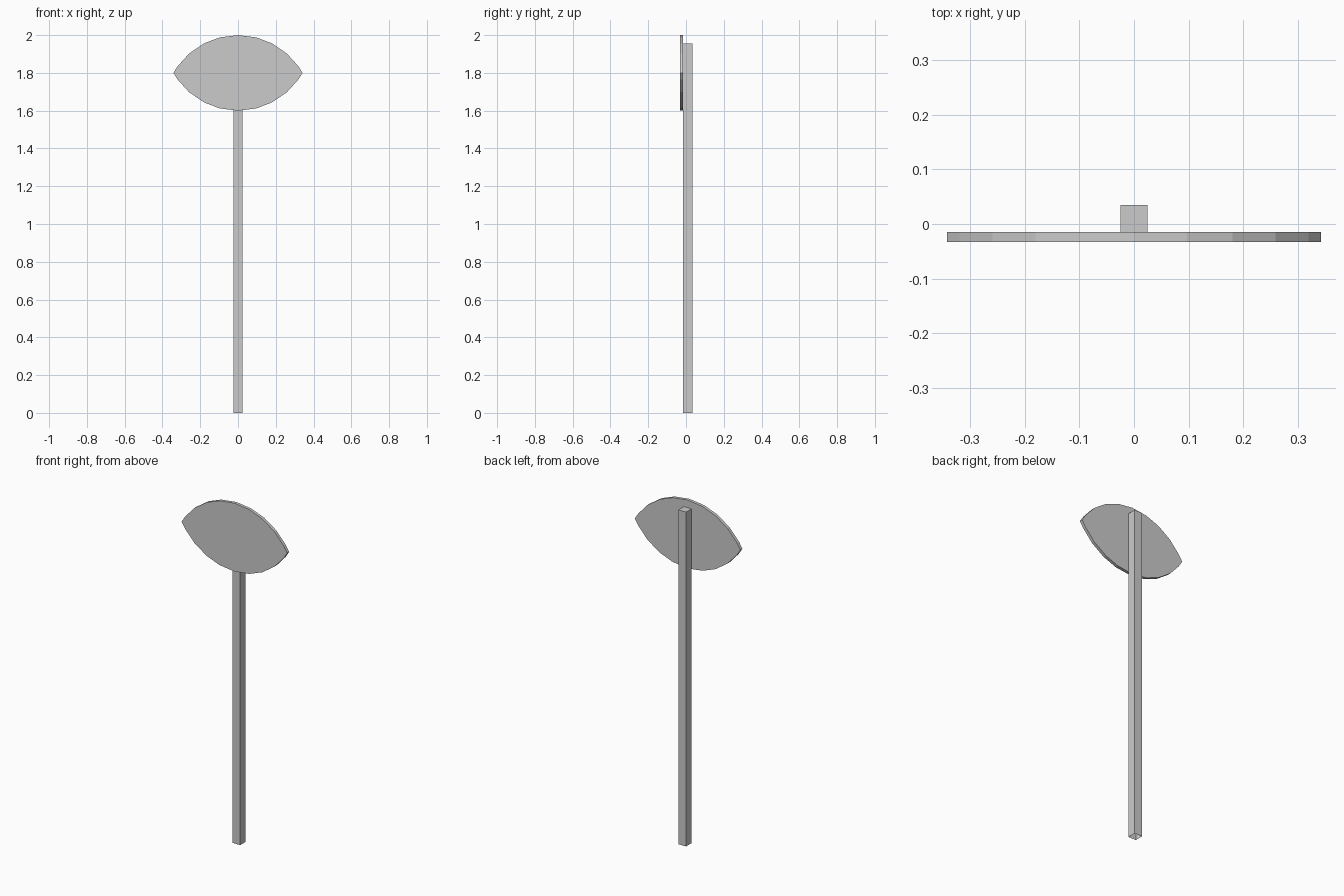
import bpy, bmesh

if "Cube" in bpy.data.objects:
    bpy.data.objects.remove(bpy.data.objects["Cube"])


def new_object(name, bm):
    bmesh.ops.recalc_face_normals(bm, faces=bm.faces)
    mesh = bpy.data.meshes.new(name)
    bm.to_mesh(mesh)
    bm.free()
    obj = bpy.data.objects.new(name, mesh)
    bpy.context.collection.objects.link(obj)


def extrude_outline(bm, points, offset):
    face = bm.faces.new([bm.verts.new(p) for p in points])
    made = bmesh.ops.extrude_face_region(bm, geom=[face], use_keep_orig=True)["geom"]
    verts = [v for v in made if isinstance(v, bmesh.types.BMVert)]
    bmesh.ops.translate(bm, verts=verts, vec=offset)
    return face


# square post, open underneath
bm = bmesh.new()
h = 0.025
square = [(-h, -0.015, 0), (h, -0.015, 0), (h, 0.035, 0), (-h, 0.035, 0)]
bottom = extrude_outline(bm, square, (0, 0, 1.955))
bmesh.ops.recalc_face_normals(bm, faces=bm.faces)
bmesh.ops.delete(bm, geom=[bottom], context='FACES_ONLY')
new_object("post", bm)

# lens-shaped sign plate: two shallow arcs meeting at side points
bm = bmesh.new()
radius, drop, tip = 0.392, 0.192, 0.342
half = [0.0, 0.097, 0.18, 0.259, 0.319]
xs = [-x for x in reversed(half[1:])] + half
arc = [(x, (radius ** 2 - x ** 2) ** 0.5 - drop) for x in xs]
outline = [(-tip, 0)] + arc + [(tip, 0)] + [(x, -z) for x, z in reversed(arc)]
extrude_outline(bm, [(x, -0.033, 1.8 + z) for x, z in outline], (0, 0.018, 0))
new_object("sign_plate", bm)
